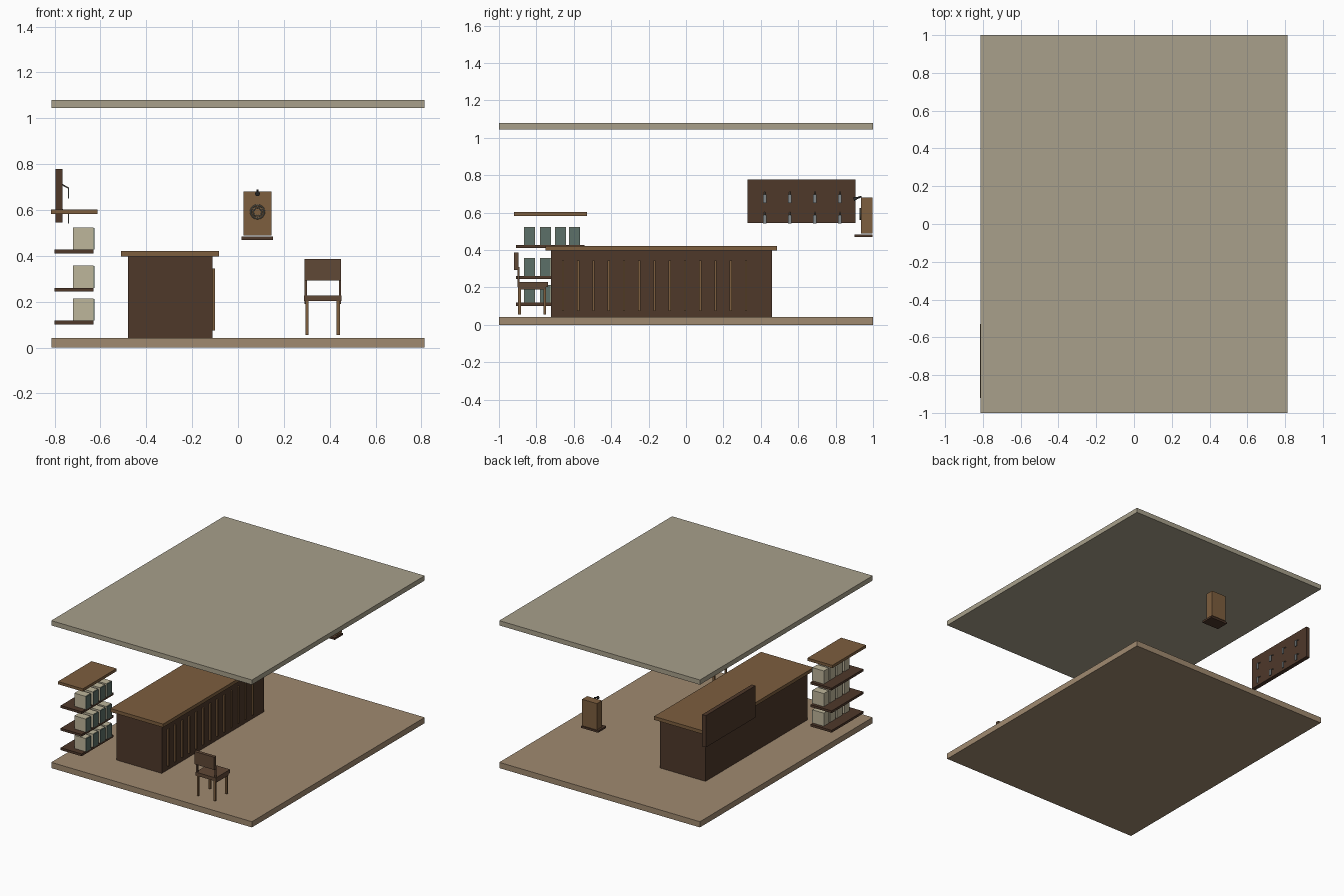
import bpy, math
from mathutils import Vector

if "Cube" in bpy.data.objects:
    bpy.data.objects.remove(bpy.data.objects["Cube"])


def mat(name, r, g, b):
    m = bpy.data.materials.new(name)
    m.diffuse_color = [((c / 255 + 0.055) / 1.055) ** 2.4 for c in (r, g, b)] + [1]
    m.use_nodes = True
    m.node_tree.nodes["Principled BSDF"].inputs["Base Color"].default_value = m.diffuse_color
    return m


FLOOR = mat("floor_boards", 160, 138, 112)
PLASTER = mat("plaster", 168, 160, 139)
DARK = mat("dark_wood", 78, 56, 42)
WOOD = mat("warm_wood", 125, 94, 62)
CHAIR = mat("chair_wood", 96, 72, 54)
PAPER = mat("paper", 190, 182, 155)
CLOTH = mat("binder_cloth", 92, 112, 104)
METAL = mat("metal", 128, 134, 136)
BLACK = mat("black", 45, 45, 45)
BRASS = mat("dull_brass", 110, 105, 92)


def box(name, x, y, z, m):
    """Box from (min, max) ranges on each axis."""
    bpy.ops.mesh.primitive_cube_add(size=1)
    o = bpy.context.object
    o.name = name
    for v in o.data.vertices:
        v.co = [r[0] if c < 0 else r[1] for c, r in zip(v.co, (x, y, z))]
    o.data.materials.append(m)
    return o


def rod(name, a, b, r, m, r2=None, sides=10):
    """Round rod or cone between two points."""
    a, b = Vector(a), Vector(b)
    bpy.ops.mesh.primitive_cone_add(vertices=sides, radius1=r, radius2=r if r2 is None else r2,
                                    depth=(b - a).length, location=(a + b) / 2,
                                    rotation=(b - a).to_track_quat('Z', 'Y').to_euler())
    o = bpy.context.object
    o.name = name
    o.data.materials.append(m)
    bpy.ops.object.shade_smooth_by_angle()
    return o


def ring(name, loc, R, r, m):
    """Ring facing the front."""
    bpy.ops.mesh.primitive_torus_add(location=loc, rotation=(math.pi / 2, 0, 0), major_radius=R,
                                     minor_radius=r, major_segments=24, minor_segments=8)
    o = bpy.context.object
    o.name = name
    o.data.materials.append(m)
    bpy.ops.object.shade_smooth_by_angle()


# Room slabs
box("floor", (-.813, .813), (-1, 1), (0, .042), FLOOR)
box("ceiling", (-.813, .813), (-1, 1), (1.045, 1.08), PLASTER)

# Counter with slatted front
box("counter_body", (-.48, -.112), (-.722, .46), (.042, .397), DARK)
box("counter_top", (-.51, -.082), (-.75, .487), (.397, .422), WOOD)
for i in range(13):
    y = -.657 + i * .0815
    box("counter_slat", (-.113, -.101), (y - .006, y + .006), (.074, .345), WOOD)

# Shelves with binders
box("shelf_top", (-.815, -.613), (-.92, -.53), (.583, .603), WOOD)
for z in (.118, .261, .427):
    box("shelf", (-.8, -.63), (-.91, -.543), (z - .017, z), DARK)
    for y in (-.866, -.781, -.7, -.625):
        box("binder", (-.72, -.63), (y, y + .059), (z, z + .096), PAPER)
        box("binder_spine", (-.632, -.625), (y + .002, y + .057), (z, z + .094), CLOTH)

# Key board with hooks and hanging keys
box("key_board", (-.795, -.765), (.33, .905), (.545, .778), DARK)
for z in (.697, .588):
    for i in range(4):
        y = .421 + i * .134
        rod("key_hook", (-.767, y, z + .014), (-.738, y, z - .002), .003, BRASS, sides=8)
        box("key", (-.742, -.737), (y - .009, y + .009), (z - .046, z), METAL)

# Wall telephone box
box("telephone_box", (.025, .145), (.936, .996), (.488, .681), WOOD)
box("telephone_shelf", (.015, .152), (.902, .996), (.47, .484), DARK)
ring("dial_ring", (.085, .932, .592), .029, .004, BRASS)
ring("dial_inner_ring", (.085, .932, .592), .018, .003, BRASS)
rod("mouthpiece_arm", (.085, .938, .686), (.085, .912, .677), .005, BLACK)
rod("mouthpiece", (.085, .914, .678), (.085, .896, .671), .006, BLACK, r2=.011, sides=12)

# Chair
box("seat", (.288, .452), (-.902, -.737), (.203, .228), CHAIR)
for x0 in (.294, .430):
    for y0 in (-.897, -.762):
        box("chair_leg", (x0, x0 + .014), (y0, y0 + .014), (.055, .205), WOOD)
for x0 in (.291, .44):
    box("back_post", (x0, x0 + .01), (-.9, -.889), (.226, .31), CHAIR)
    box("side_rail", (x0, x0 + .01), (-.89, -.75), (.19, .205), CHAIR)
box("backrest", (.29, .45), (-.919, -.895), (.293, .386), CHAIR)
